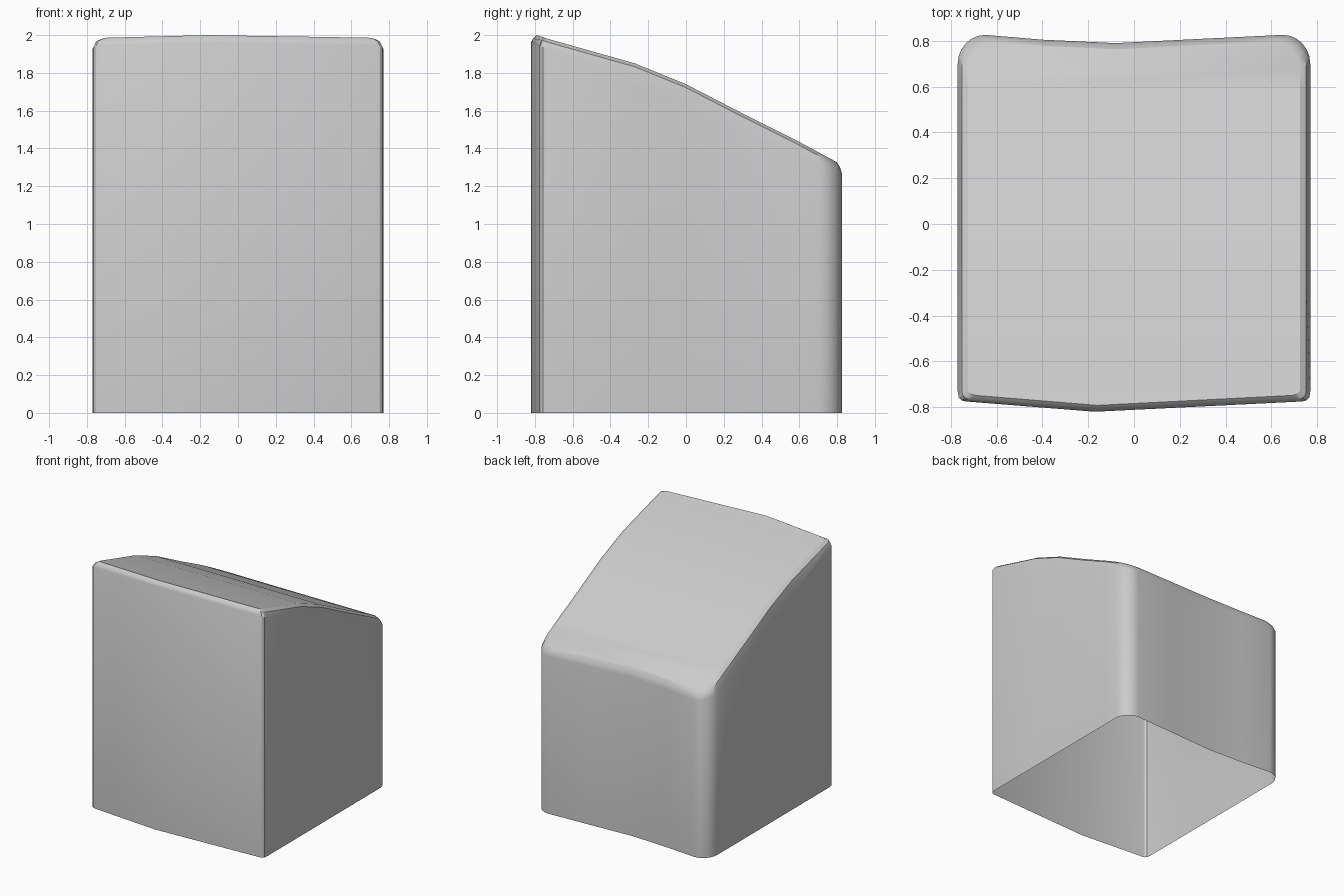
import bpy, bmesh
from math import sin, cos, pi

if "Cube" in bpy.data.objects:
    bpy.data.objects.remove(bpy.data.objects["Cube"])

BREAKS = [-0.73, -0.27, 0.0, 0.3, 0.59]
PROFILE = [(-0.83, 2.0), (-0.79, 2.0), (-0.73, 1.98), (-0.27, 1.85),
           (0.0, 1.74), (0.3, 1.585), (0.59, 1.44), (0.83, 1.31)]


def top(y):
    for (a, za), (b, zb) in zip(PROFILE, PROFILE[1:]):
        if y <= b:
            return za + (zb - za) * (y - a) / (b - a)
    return PROFILE[-1][1]


def wall(y):
    return 1.615 - 0.425 * y


def arc(cx, cy, rx, ry, a0, n):
    return [(cx + rx * cos(a0 + pi / 2 * i / n), cy + ry * sin(a0 + pi / 2 * i / n))
            for i in range(n + 1)]


# Plan outline, counter-clockwise from the front point
front = [(-0.17, -0.82)]
fr = arc(0.735, -0.74, 0.035, 0.035, -pi / 2, 3)[:-1]
right = [(0.77, y) for y in BREAKS]
br = arc(0.65, 0.70, 0.12, 0.126, 0, 6)
back = [(0.3, 0.809), (-0.08, 0.79), (-0.4, 0.805)]
bl = arc(-0.65, 0.70, 0.12, 0.126, pi / 2, 6)
left = [(-0.77, y) for y in reversed(BREAKS)]
fl = arc(-0.735, -0.74, 0.035, 0.035, pi, 3)[1:]
outline = front + fr + right + br + back + bl + left + fl
n = len(outline)
r0 = len(front + fr)
l0 = len(front + fr + right + br + back + bl)

bm = bmesh.new()


def ring(dx, dy, zf):
    vs = []
    for x, y in outline:
        yy = y * (1 - dy / 0.82) if not any(abs(y - b) < 1e-6 for b in BREAKS) else y
        vs.append(bm.verts.new((x * (1 - dx / 0.77), yy, zf(yy))))
    return vs


# Walls (open underneath) and the softened rim
rings = [ring(0, 0, lambda y: 0.0),
         ring(0, 0, wall),
         ring(0.018, 0.010, lambda y: top(y) - 0.018),
         ring(0.045, 0.028, top)]
for a, b in zip(rings, rings[1:]):
    for i in range(n):
        j = (i + 1) % n
        bm.faces.new((a[i], a[j], b[j], b[i]))

# Sloping top in cross strips, plus front and back end pieces
t = rings[-1]
k = len(BREAKS)
for i in range(k - 1):
    bm.faces.new((t[l0 + k - 1 - i], t[r0 + i], t[r0 + i + 1], t[l0 + k - 2 - i]))
bm.faces.new(t[l0 + k - 1:] + t[:r0 + 1])
bm.faces.new(t[r0 + k - 1:l0 + 1])
bmesh.ops.recalc_face_normals(bm, faces=bm.faces)

mesh = bpy.data.meshes.new("sloped_block")
bm.to_mesh(mesh)
bm.free()
obj = bpy.data.objects.new("sloped_block", mesh)
bpy.context.collection.objects.link(obj)
bpy.context.view_layer.objects.active = obj
obj.select_set(True)
bpy.ops.object.shade_smooth_by_angle(angle=0.5)
